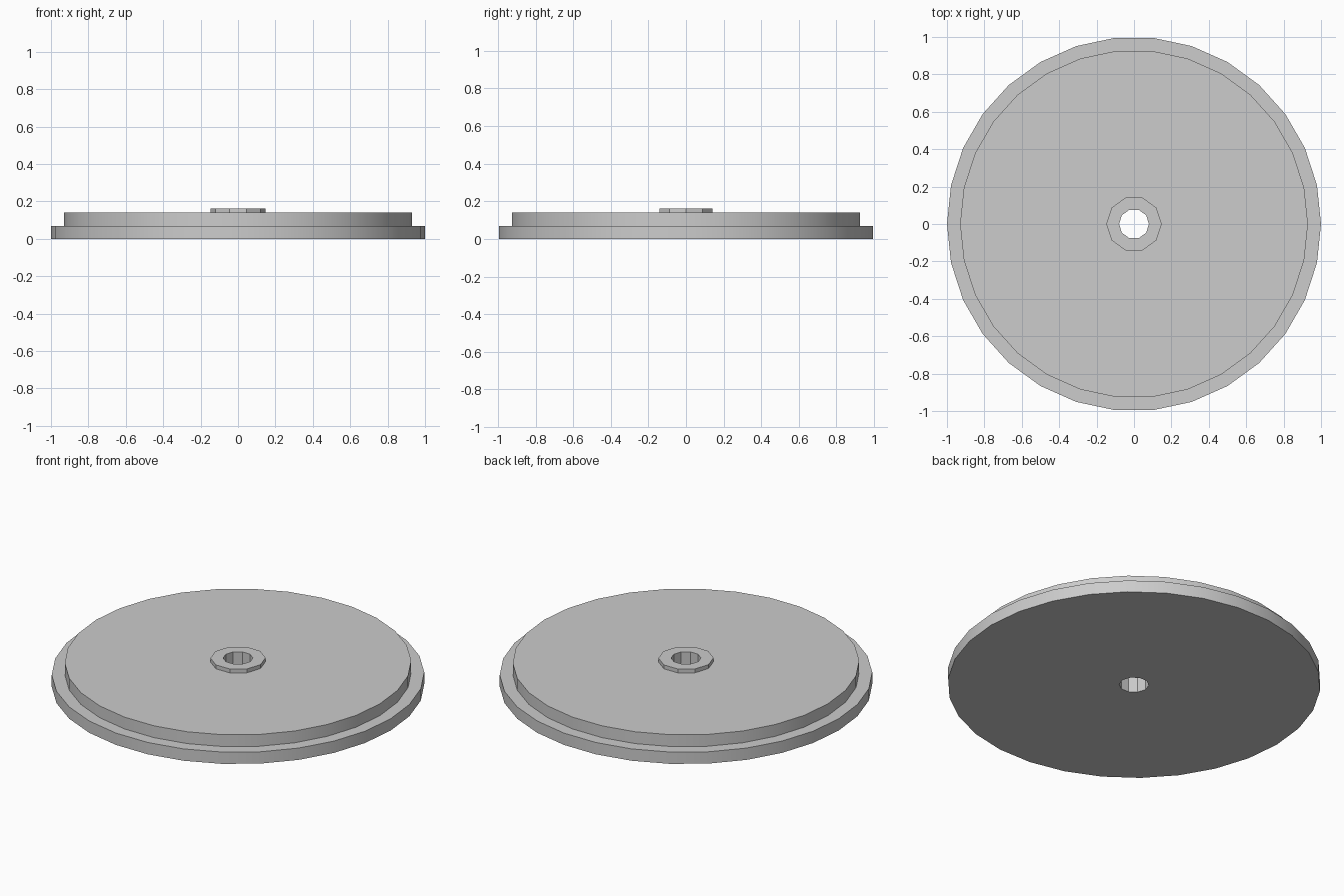
import bpy, bmesh, math

cube = bpy.data.objects.get("Cube")
if cube:
    bpy.data.objects.remove(cube, do_unlink=True)

GREY = (0.604, 0.604, 0.604, 1)
grey = bpy.data.materials.new("light_grey")
grey.use_nodes = True
grey.diffuse_color = GREY
grey.node_tree.nodes["Principled BSDF"].inputs["Base Color"].default_value = GREY

DISC_SIDES, HUB_SIDES = 30, 10
HOLE, HUB = 0.08, 0.148


def ring(bm, radius, z, sides):
    """Closed loop of edges around the z axis."""
    verts = [bm.verts.new((radius * math.cos(a), radius * math.sin(a), z))
             for a in (math.tau * i / sides for i in range(sides))]
    edges = [bm.edges.new((verts[i - 1], verts[i])) for i in range(sides)]
    return verts, edges


def wall(bm, low, high):
    """Quads between two loops with the same number of sides."""
    a, b = low[0], high[0]
    for i in range(len(a)):
        bm.faces.new((a[i - 1], a[i], b[i], b[i - 1]))


def cap(bm, outer, inner):
    """Flat ring between two loops with different numbers of sides."""
    bmesh.ops.triangle_fill(bm, use_beauty=True, edges=outer[1] + inner[1])


bm = bmesh.new()
# Stepped disc
base = ring(bm, 1.0, 0, DISC_SIDES)
rim = ring(bm, 1.0, 0.07, DISC_SIDES)
step = ring(bm, 0.93, 0.07, DISC_SIDES)
top = ring(bm, 0.93, 0.14, DISC_SIDES)
for low, high in ((base, rim), (rim, step), (step, top)):
    wall(bm, low, high)
# Raised hub with a through hole
hub_base = ring(bm, HUB, 0.14, HUB_SIDES)
hub_top = ring(bm, HUB, 0.163, HUB_SIDES)
hole_top = ring(bm, HOLE, 0.163, HUB_SIDES)
hole_base = ring(bm, HOLE, 0, HUB_SIDES)
for low, high in ((hub_base, hub_top), (hub_top, hole_top), (hole_top, hole_base)):
    wall(bm, low, high)
# Flat top and underside
cap(bm, top, hub_base)
cap(bm, base, hole_base)
bmesh.ops.recalc_face_normals(bm, faces=bm.faces[:])

mesh = bpy.data.meshes.new("stepped_disc")
bm.to_mesh(mesh)
bm.free()
mesh.materials.append(grey)
disc = bpy.data.objects.new("stepped_disc", mesh)
bpy.context.collection.objects.link(disc)

# Smooth round walls, crisp steps and hub facets
bpy.ops.object.select_all(action="DESELECT")
disc.select_set(True)
bpy.context.view_layer.objects.active = disc
bpy.ops.object.shade_smooth_by_angle(angle=math.radians(30))
